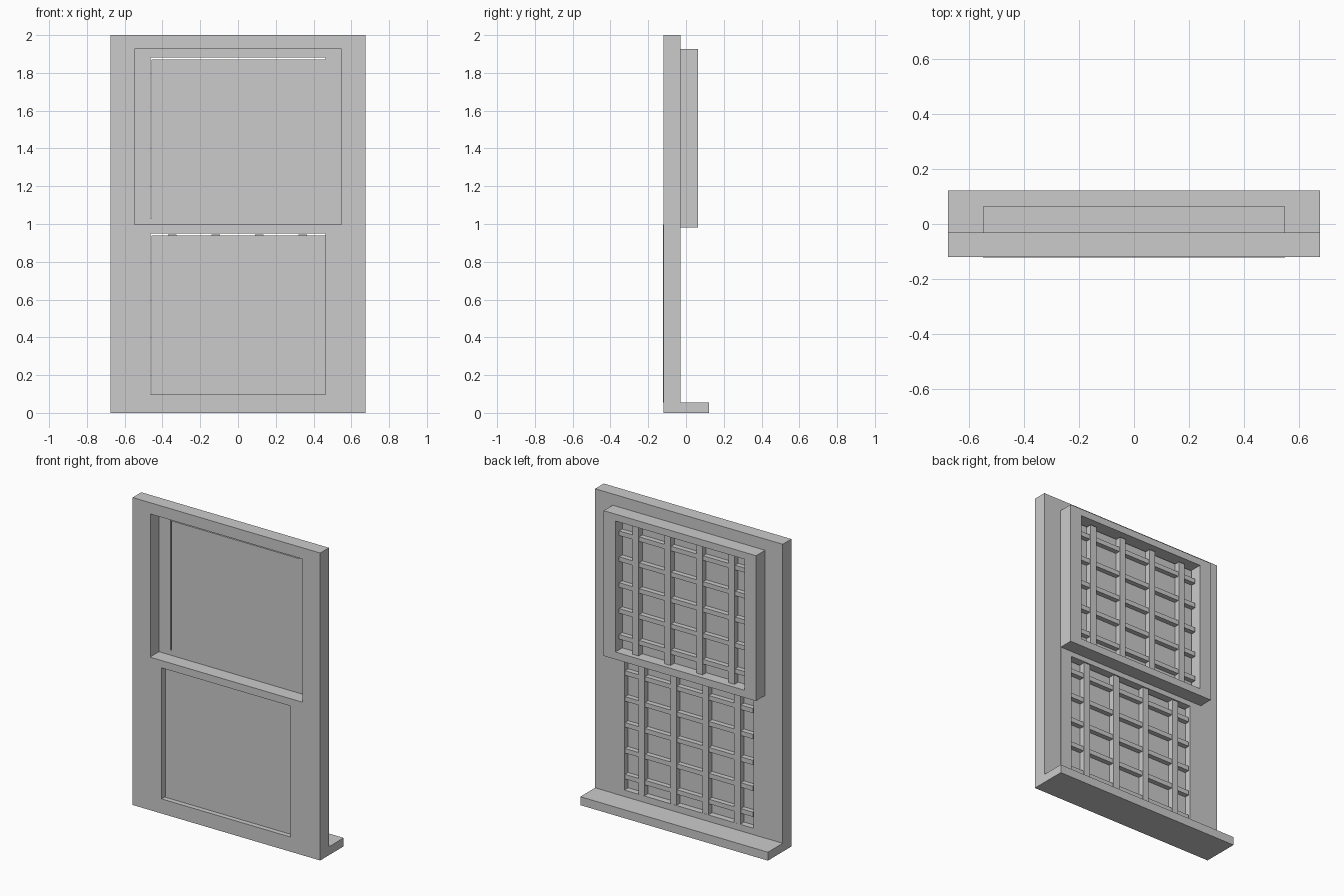
import bpy, bmesh

if "Cube" in bpy.data.objects:
    bpy.data.objects.remove(bpy.data.objects["Cube"])


def make(name, boxes):
    """One object from a list of (x0, x1, y0, y1, z0, z1) boxes."""
    bm = bmesh.new()
    for x0, x1, y0, y1, z0, z1 in boxes:
        vs = bmesh.ops.create_cube(bm, size=1)["verts"]
        bmesh.ops.scale(bm, vec=(x1 - x0, y1 - y0, z1 - z0), verts=vs)
        bmesh.ops.translate(bm, vec=((x0 + x1) / 2, (y0 + y1) / 2, (z0 + z1) / 2), verts=vs)
    me = bpy.data.meshes.new(name)
    bm.to_mesh(me)
    bm.free()
    ob = bpy.data.objects.new(name, me)
    bpy.context.collection.objects.link(ob)
    return ob


def ring(name, outer, inner, y0, y1):
    """Rectangular frame: outer and inner are (half width, z0, z1)."""
    bm = bmesh.new()
    loops = []
    for w, z0, z1 in (outer, inner):
        for y in (y0, y1):
            loops.append([bm.verts.new((x, y, z)) for x, z in
                          ((-w, z0), (w, z0), (w, z1), (-w, z1))])
    of, ob_, nf, nb = loops
    for a, b in ((of, ob_), (ob_, nb), (nb, nf), (nf, of)):
        for i in range(4):
            j = (i + 1) % 4
            bm.faces.new((a[i], a[j], b[j], b[i]))
    bmesh.ops.recalc_face_normals(bm, faces=bm.faces)
    me = bpy.data.meshes.new(name)
    bm.to_mesh(me)
    bm.free()
    ob = bpy.data.objects.new(name, me)
    bpy.context.collection.objects.link(ob)
    return ob


def sash(label, y, z0, z1, gz0, gz1, open_top, bar_y, bar_top):
    # Sash surround
    ring(label + "_sash", (0.548, z0, z1), (0.464, gz0, open_top), y, y + 0.093)
    # Glass pane
    x0, x1 = -0.458, 0.464
    make(label + "_glass", [(x0, x1, bar_y, bar_y + 0.022, gz0, gz1)])
    # Glazing bars
    xs = [-0.003 + 0.23 * (i - 1.5) for i in range(4)]
    make(label + "_vertical_bars",
         [(x - 0.022, x + 0.022, bar_y + 0.02, bar_y + 0.06, gz0, bar_top) for x in xs])
    step = (gz1 - gz0) / 5
    zs = [gz0 + step * (i + 0.5) for i in range(5)]
    make(label + "_horizontal_bars",
         [(x0, x1, bar_y + 0.02, bar_y + 0.054, z - 0.015, z + 0.015) for z in zs])


# Outer casing and sill
ring("window_casing", (0.675, 0, 2), (0.548, 0.055, 1.927), -0.119, -0.03)
make("window_sill", [(-0.675, 0.675, -0.03, 0.122, 0, 0.055)])

# Sliding sashes
sash("upper", -0.03, 0.982, 1.927, 1.03, 1.872, 1.882, -0.03, 1.87)
sash("lower", -0.122, 0.055, 0.997, 0.097, 0.94, 0.949, -0.09, 0.944)
